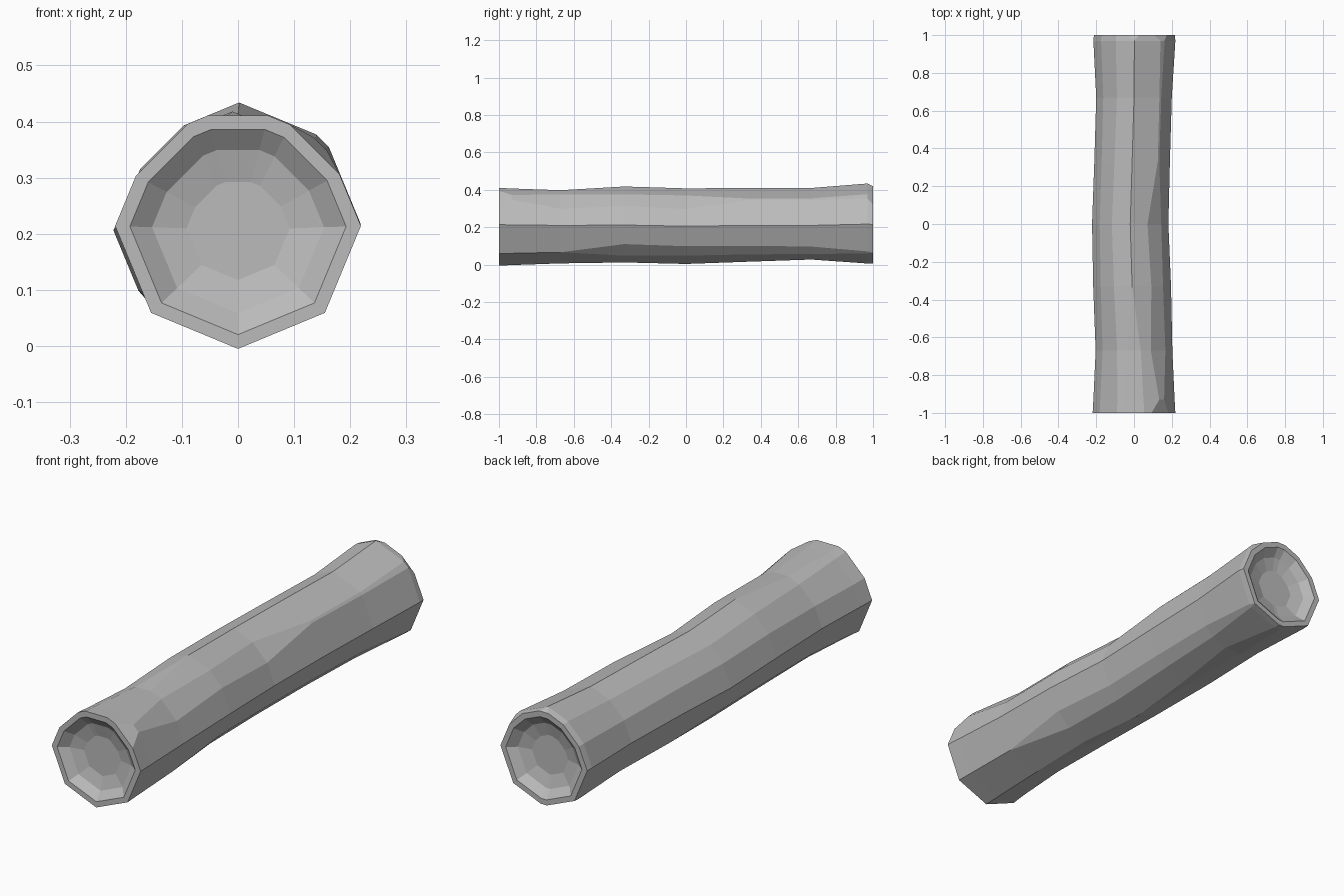
import bpy
import bmesh
from math import sin, cos, pi
from mathutils import Vector

default = bpy.data.objects.get("Cube")
if default:
    bpy.data.objects.remove(default, do_unlink=True)

# One plain material
stone = bpy.data.materials.new("stone_grey")
stone.use_nodes = True
grey = (0.5, 0.5, 0.5, 1)
stone.diffuse_color = grey
stone.node_tree.nodes["Principled BSDF"].inputs["Base Color"].default_value = grey

# Cross-sections along the shaft: y, centre x, centre z, radius
SECTIONS = [
    (-1, 0, .214, .219), (-.93, 0, .213, .215), (-.67, 0, .21, .203),
    (-.33, -.01, .212, .206), (0, -.02, .206, .202), (.33, -.01, .21, .2),
    (.67, 0, .21, .2), (.97, .002, .217, .217), (1, .002, .215, .214),
]

# Worn edges: how far each corner is cut back at each section
WEAR = {
    "upper_right": (.4, .12, .38, .3, .36, .04, .05, .1, .3),
    "top": (.35, .33, .25, 0, 0, 0, 0, 0, .15),
    "upper_left": (.42, .42, .38, .34, .32, .34, .36, .36, .36),
    "lower_left": (0, .05, .1, .2, .25, 0, 0, 0, 0),
    "bottom": (0, 0, 0, .1, 0, .1, .3, .1, .1),
    "lower_right": (0, 0, 0, .3, .25, .23, .2, .05, 0),
}
CORNERS = ("right", "upper_right", "top", "upper_left",
           "left", "lower_left", "bottom", "lower_right")


def outline(index):
    """Octagon with each corner split in two where it is worn."""
    y, cx, cz, r = SECTIONS[index]
    octagon = [Vector((cx + r * cos(k * pi / 4), y, cz + r * sin(k * pi / 4)))
               for k in range(8)]
    points = []
    for k, name in enumerate(CORNERS):
        cut = WEAR[name][index] if name in WEAR else 0
        points.append(octagon[k].lerp(octagon[k - 1], cut))
        points.append(octagon[k].lerp(octagon[(k + 1) % 8], cut))
    return points


def bridge(bm, a, b):
    n = len(a)
    for k in range(n):
        bm.faces.new((a[k], a[(k + 1) % n], b[(k + 1) % n], b[k]))


bm = bmesh.new()

# Shaft
rings = [[bm.verts.new(p) for p in outline(i)] for i in range(len(SECTIONS))]
for a, b in zip(rings, rings[1:]):
    bridge(bm, a, b)

# Dished ends
for ring, inward in ((rings[0], 1), (rings[-1], -1)):
    centre = sum((v.co for v in ring), Vector()) / len(ring)
    previous = ring
    for scale, depth in ((.88, 0), (.7, .03), (.42, .045)):
        offset = Vector((0, inward * depth, 0))
        inner = [bm.verts.new(centre.lerp(v.co, scale) + offset) for v in ring]
        bridge(bm, previous, inner)
        previous = inner
    bm.faces.new(previous)

bmesh.ops.remove_doubles(bm, verts=bm.verts, dist=.0005)
bmesh.ops.recalc_face_normals(bm, faces=bm.faces)

mesh = bpy.data.meshes.new("worn_shaft")
bm.to_mesh(mesh)
bm.free()
mesh.materials.append(stone)
shaft = bpy.data.objects.new("worn_shaft", mesh)
bpy.context.collection.objects.link(shaft)
